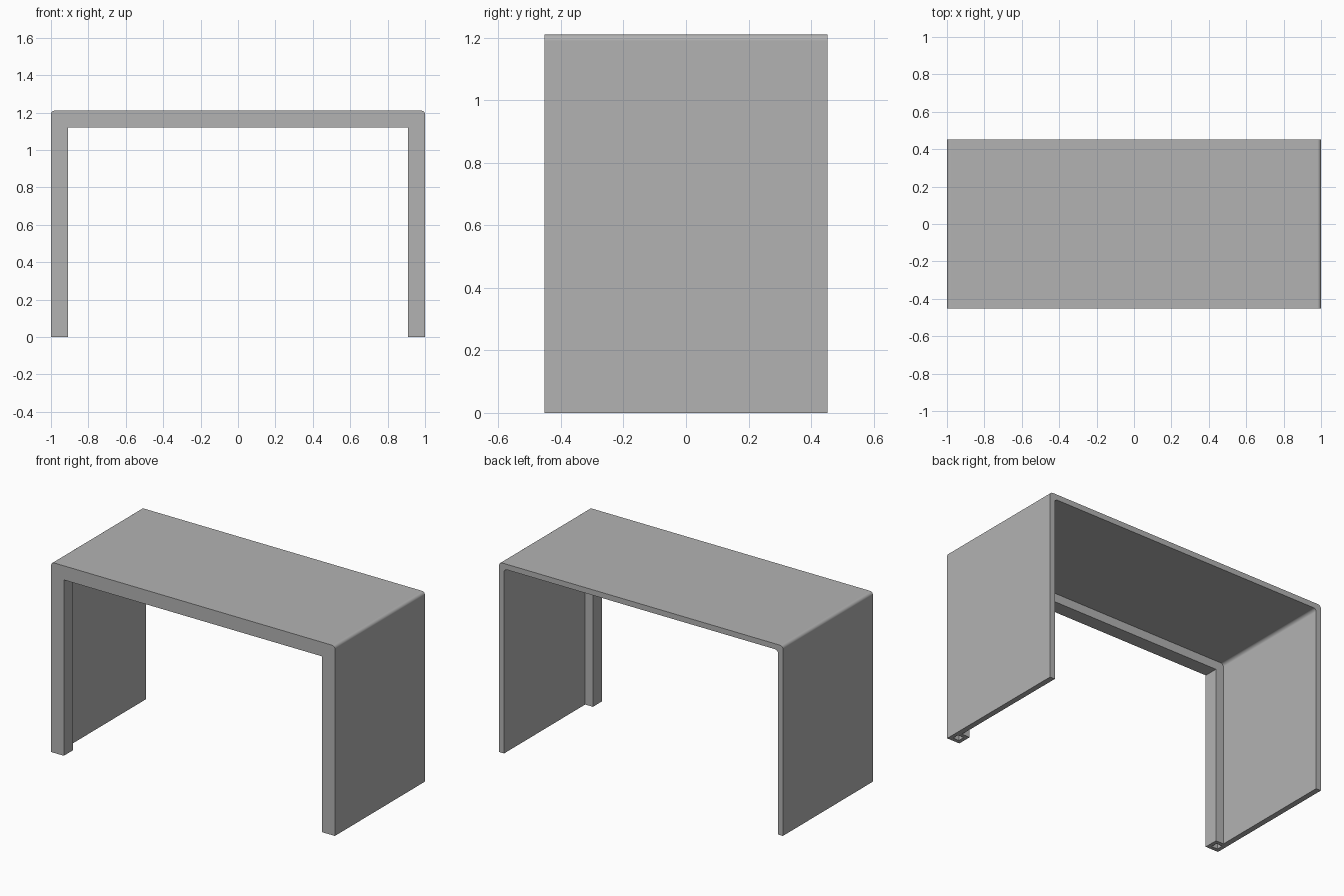
import bpy
import bmesh

if "Cube" in bpy.data.objects:
    bpy.data.objects.remove(bpy.data.objects["Cube"], do_unlink=True)

HALF_W, HALF_D, HEIGHT = 1.0, 0.453, 1.21
FRAME = 0.09      # front frame width and depth
PANEL = 0.035     # sheet thickness of top and sides
HOLE = 0.042      # socket in each front leg
RADIUS = 0.02

grey = bpy.data.materials.new("light grey")
grey.use_nodes = True
grey.diffuse_color = (0.45, 0.45, 0.45, 1)
grey.node_tree.nodes["Principled BSDF"].inputs["Base Color"].default_value = (0.45, 0.45, 0.45, 1)


def box(name, low, high, rounded=False):
    """Box between two corners; optionally rounds its two upper edges along y."""
    bm = bmesh.new()
    bmesh.ops.create_cube(bm, size=1)
    for v in bm.verts:
        for i in range(3):
            v.co[i] = high[i] if v.co[i] > 0 else low[i]
    if rounded:
        edges = [e for e in bm.edges
                 if all(v.co.z == max(w.co.z for w in bm.verts) for v in e.verts)
                 and abs(e.verts[0].co.x - e.verts[1].co.x) < 0.001]
        bmesh.ops.bevel(bm, geom=edges, offset=RADIUS, segments=6,
                        profile=0.5, affect='EDGES')
    mesh = bpy.data.meshes.new(name)
    bm.to_mesh(mesh)
    bm.free()
    mesh.materials.append(grey)
    obj = bpy.data.objects.new(name, mesh)
    bpy.context.collection.objects.link(obj)
    return obj


def cut(target, cutter):
    cutter.hide_render = True
    mod = target.modifiers.new("cut", 'BOOLEAN')
    mod.operation = 'DIFFERENCE'
    mod.solver = 'EXACT'
    mod.object = cutter
    bpy.context.view_layer.objects.active = target
    bpy.ops.object.modifier_apply(modifier=mod.name)
    bpy.data.objects.remove(cutter, do_unlink=True)


# Outer body
table = box("table_body", (-HALF_W, -HALF_D, 0), (HALF_W, HALF_D, HEIGHT), True)

# Opening through the front frame
inner = HALF_W - FRAME
cut(table, box("front_opening", (-inner, -1, -0.1), (inner, 0, HEIGHT - FRAME)))

# Wider cavity behind the frame, leaving thin panels
inner = HALF_W - PANEL
cut(table, box("rear_cavity", (-inner, FRAME - HALF_D, -0.1), (inner, 1, HEIGHT - PANEL), True))

# Hollow front legs
y = FRAME / 2 - HALF_D
for side in (-1, 1):
    x = side * (HALF_W - FRAME / 2)
    h = HOLE / 2
    cut(table, box("leg_hollow", (x - h, y - h, -0.1), (x + h, y + h, HEIGHT - FRAME)))

# Smooth only the rounded corners
bpy.ops.object.select_all(action='DESELECT')
table.select_set(True)
bpy.context.view_layer.objects.active = table
bpy.ops.object.shade_smooth_by_angle(angle=0.5)
normals = table.modifiers.new("weighted_normals", 'WEIGHTED_NORMAL')
normals.keep_sharp = True
